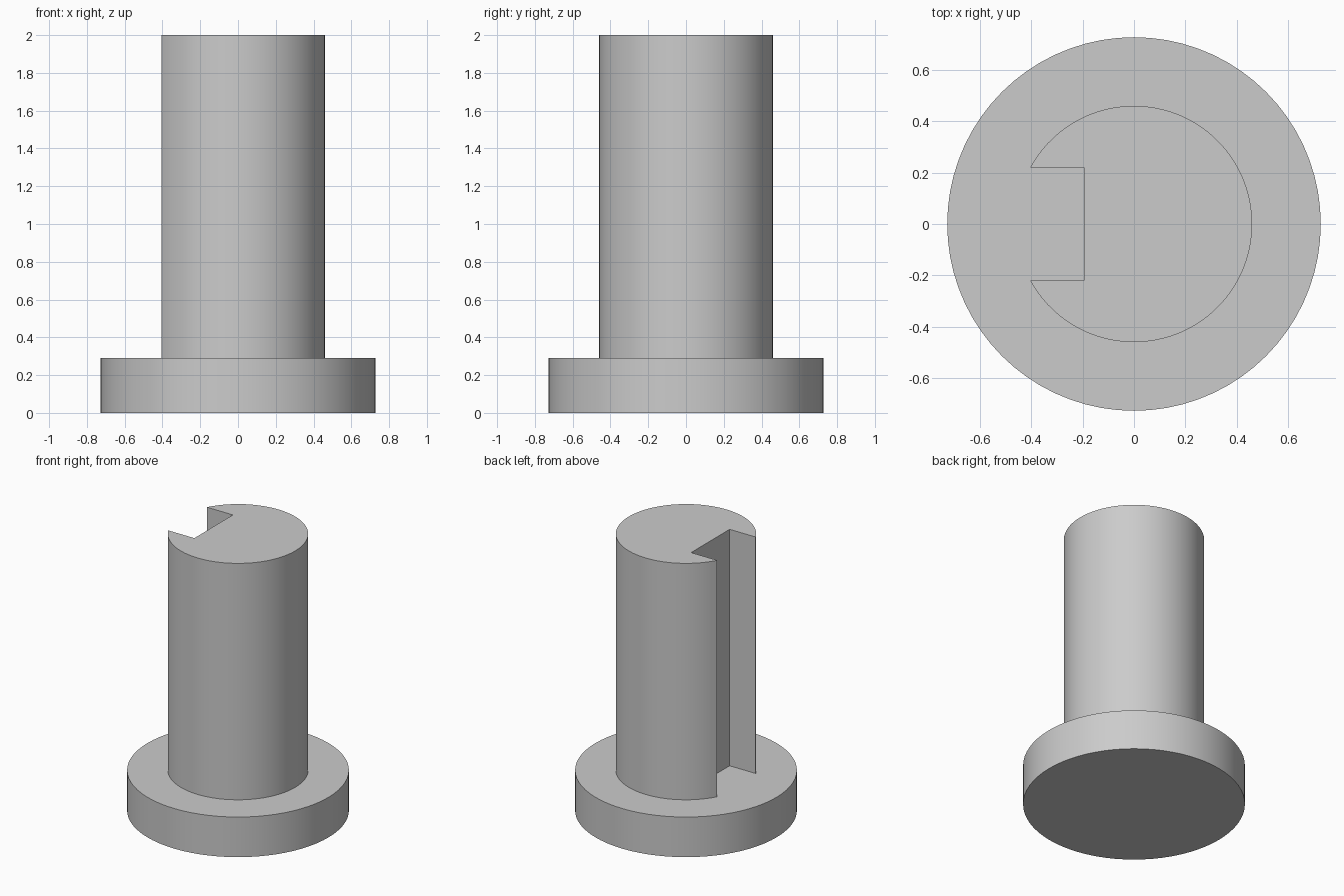
import bpy
import bmesh
from math import asin, cos, sin, pi, radians

if "Cube" in bpy.data.objects:
    bpy.data.objects.remove(bpy.data.objects["Cube"], do_unlink=True)

FLANGE_R, FLANGE_TOP = 0.727, 0.29
SHAFT_R, SHAFT_TOP = 0.46, 2.0
SLOT_X, SLOT_HALF = -0.195, 0.22

grey = bpy.data.materials.new("plain grey")
grey.use_nodes = True
colour = (0.6, 0.6, 0.6, 1.0)
grey.diffuse_color = colour
grey.node_tree.nodes["Principled BSDF"].inputs["Base Color"].default_value = colour


def arc(radius, start, end, steps):
    return [(radius * cos(start + (end - start) * i / steps),
             radius * sin(start + (end - start) * i / steps))
            for i in range(steps + 1)]


def prism(name, outline, bottom, top):
    """Extrude a closed outline upward into a solid."""
    bm = bmesh.new()
    face = bm.faces.new([bm.verts.new((x, y, bottom)) for x, y in outline])
    result = bmesh.ops.extrude_face_region(bm, geom=[face], use_keep_orig=True)
    raised = [v for v in result["geom"] if isinstance(v, bmesh.types.BMVert)]
    bmesh.ops.translate(bm, verts=raised, vec=(0, 0, top - bottom))
    bmesh.ops.recalc_face_normals(bm, faces=bm.faces)
    mesh = bpy.data.meshes.new(name)
    bm.to_mesh(mesh)
    bm.free()
    mesh.materials.append(grey)
    obj = bpy.data.objects.new(name, mesh)
    bpy.context.collection.objects.link(obj)
    bpy.ops.object.select_all(action="DESELECT")
    obj.select_set(True)
    bpy.context.view_layer.objects.active = obj
    bpy.ops.object.shade_smooth_by_angle(angle=radians(30))
    return obj


# Round flange at the foot
prism("base_flange", arc(FLANGE_R, 0, 2 * pi, 72)[:-1], 0, FLANGE_TOP)

# Shaft with a full-height rectangular keyway on the -x side
edge = pi - asin(SLOT_HALF / SHAFT_R)
keyed = arc(SHAFT_R, -edge, edge, 64) + [(SLOT_X, SLOT_HALF), (SLOT_X, -SLOT_HALF)]
prism("keyed_shaft", keyed, FLANGE_TOP, SHAFT_TOP)
